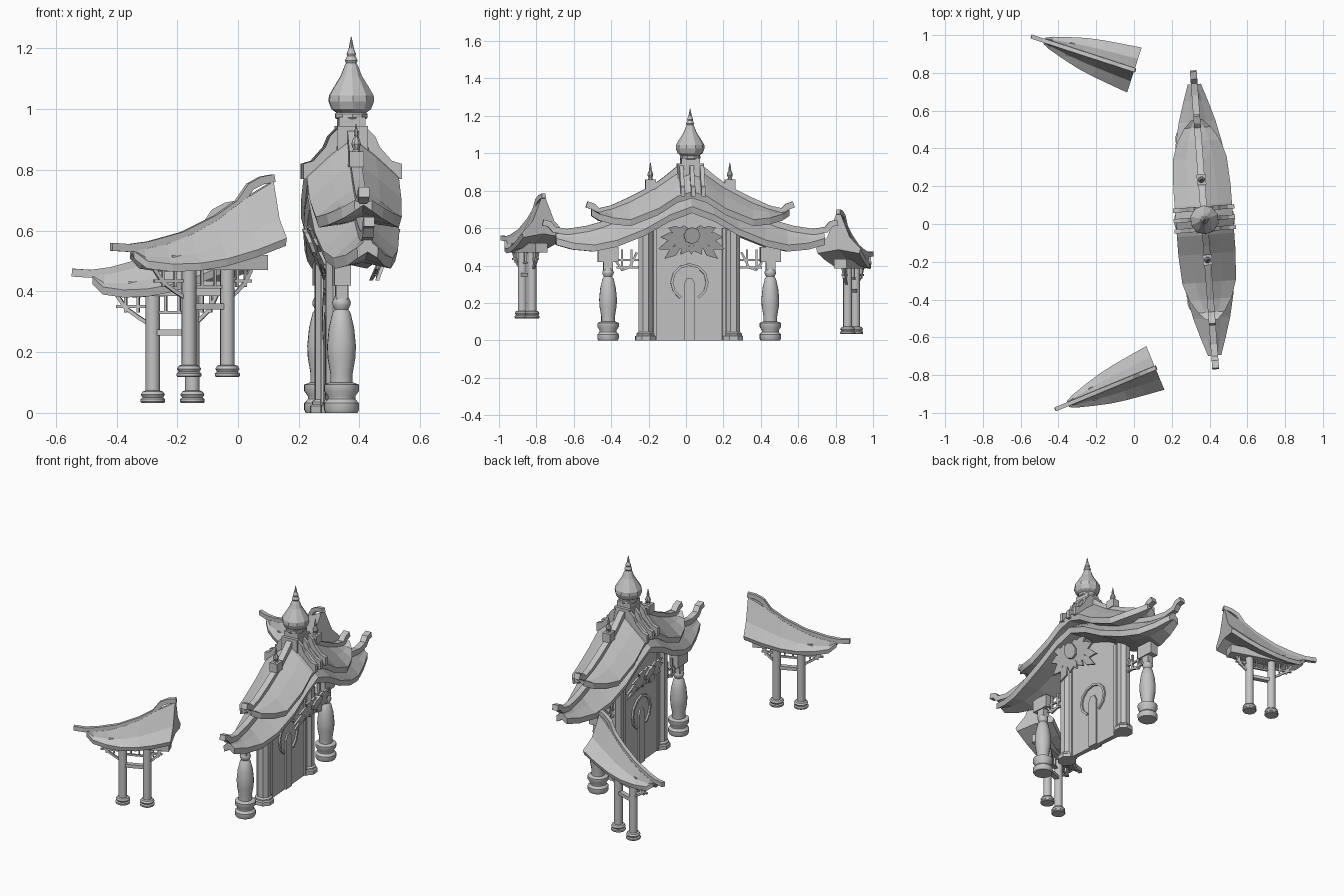
import bpy, bmesh, math
from mathutils import Matrix, Vector

cube = bpy.data.objects.get("Cube")
if cube:
    bpy.data.objects.remove(cube)

stone = bpy.data.materials.new("grey_stone")
stone.use_nodes = True
grey = (0.55, 0.55, 0.55, 1)
stone.diffuse_color = grey
stone.node_tree.nodes["Principled BSDF"].inputs["Base Color"].default_value = grey

place = Matrix()      # current building frame: local y runs along the ridge
rounded = []


def finish(name, bm, smooth=False):
    bmesh.ops.remove_doubles(bm, verts=bm.verts, dist=1e-5)
    bmesh.ops.recalc_face_normals(bm, faces=bm.faces)
    mesh = bpy.data.meshes.new(name)
    bm.to_mesh(mesh)
    bm.free()
    mesh.materials.append(stone)
    obj = bpy.data.objects.new(name, mesh)
    bpy.context.collection.objects.link(obj)
    obj.matrix_world = place
    if smooth:
        rounded.append(obj)
    return obj


def loft(name, rings, smooth=False):
    """Skin a row of equal point rings and cap both ends."""
    bm = bmesh.new()
    rows = [[bm.verts.new(p) for p in ring] for ring in rings]
    n = len(rows[0])
    for a, b in zip(rows, rows[1:]):
        for i in range(n):
            j = (i + 1) % n
            bm.faces.new((a[i], a[j], b[j], b[i]))
    bm.faces.new(rows[0])
    bm.faces.new(rows[-1])
    return finish(name, bm, smooth)


def box(name, x, y, z, hx, hy, hz):
    bm = bmesh.new()
    bmesh.ops.create_cube(bm, size=2, matrix=Matrix.Translation((x, y, z)) @ Matrix.Diagonal((hx, hy, hz, 1)))
    return finish(name, bm)


def lathe(name, x, y, profile, sides=16, smooth=True):
    turn = [math.tau * (i + 0.5) / sides for i in range(sides)]
    return loft(name, [[(x + r * math.cos(a), y + r * math.sin(a), z) for a in turn]
                       for r, z in profile], smooth)


def prism(name, outline, x0, x1, lean=0, pivot=0.6):
    """Extrude a (y, z) outline along x, optionally leaning with height."""
    return loft(name, [[(x + lean * (z - pivot), y, z) for y, z in outline] for x in (x0, x1)])


def beam(name, path, hw, hh, x=0):
    """Rectangular bar that follows a (y, z) path."""
    rings = []
    for i, (y, z) in enumerate(path):
        a, b = path[max(i - 1, 0)], path[min(i + 1, len(path) - 1)]
        d = Vector((b[0] - a[0], b[1] - a[1])).normalized() * hh
        rings.append([(x - hw, y - d.y, z + d.x), (x + hw, y - d.y, z + d.x),
                      (x + hw, y + d.y, z - d.x), (x - hw, y + d.y, z - d.x)])
    return loft(name, rings)


def mirrored(rows):
    return [(-r[0],) + tuple(r[1:]) for r in reversed(rows[1:])] + list(rows)


def roof(name, sections, k, lip):
    """Sections are (y, half width, eave height, ridge height)."""
    rings = []
    for y, w, e, r in sections:
        mid = e + lip + (r - e - lip) * k
        half = [(w * 0.93, e), (w, e + lip), (w * 0.5, mid), (0.012, r)]
        pts = half + [(-px, pz) for px, pz in reversed(half)] + [(0, e + 0.02)]
        rings.append([(px, y, pz) for px, pz in pts])
    return loft(name, rings)


# ---------------------------------------------------------------- main gate
place = Matrix.Translation((0.373, 0.022, 0)) @ Matrix.Rotation(math.radians(4.3), 4, 'Z')
WX = -0.065           # the wall line sits a little off the ridge line

roof("lower_roof", mirrored([(0, .145, .68, .80), (.12, .145, .635, .765), (.25, .14, .56, .70),
                             (.40, .124, .50, .635), (.52, .098, .475, .59), (.63, .065, .485, .575),
                             (.72, .035, .51, .57)]), 0.55, 0.035)
roof("upper_roof", mirrored([(0, .152, .76, .92), (.08, .152, .735, .89), (.18, .152, .67, .82),
                             (.33, .142, .61, .74), (.42, .113, .62, .705), (.49, .07, .64, .685),
                             (.53, .03, .665, .69)]), 0.58, 0.035)
beam("lower_ridge", mirrored([(0, .80), (.25, .70), (.40, .64), (.55, .597), (.66, .58),
                              (.73, .592), (.755, .622), (.79, .63)]), 0.018, 0.016)
beam("upper_ridge", mirrored([(0, .94), (.07, .91), (.13, .86), (.2, .81), (.32, .75), (.42, .705),
                              (.49, .69), (.52, .715), (.555, .727)]), 0.018, 0.017)

# thin wall with arched top, side pillars and doors
prism("gate_wall", [(-.24, 0), (.24, 0), (.24, .57), (.12, .65), (0, .69), (-.12, .65), (-.24, .57)],
      WX - 0.014, WX + 0.014)
for s in (-1, 1):
    lathe("wall_pillar", WX, s * .235, [(.057, 0), (.057, .022), (.05, .028), (.05, .036), (.04, .044),
                                        (.04, .59)], 8, False)
    box("wall_trim", WX, s * .185, .3, .022, .009, .3)
prism("door_panel", [(-.03, 0), (.03, 0), (.03, .3), (.015, .33), (-.015, .33), (-.03, .3)],
      WX - 0.024, WX + 0.024)
arch = [(math.cos(math.radians(a)) * .095, .31 + math.sin(math.radians(a)) * .095)
        for a in range(-60, 241, 30)]
beam("door_arch", arch, 0.024, 0.007, WX)

# leaf ornament below the eaves, on both faces
for face in (-1, 1):
    for side in (-1, 1):
        for ang, size in ((12, .13), (-8, .17), (-26, .2), (-44, .2), (-64, .13)):
            c, s = math.cos(math.radians(ang)), math.sin(math.radians(ang))
            leaf = [(.02, -.012), (.45, -.035), (.52, -.018), (.72, -.03), (1, 0),
                    (.7, .018), (.55, .012), (.4, .03), (.02, .012)]
            pts = [(u * size, v) for u, v in leaf]
            pts = [(side * (u * c - v * s), .575 + u * s + v * c) for u, v in pts]
            prism("ornament_leaf", pts, face * .135, face * .147, face * .4)
    prism("ornament_boss", [(.045 * math.cos(math.tau * i / 8), .56 + .045 * math.sin(math.tau * i / 8))
                            for i in range(8)], face * .13, face * .16, face * .4)
    prism("ornament_drop", [(0, .46), (.022, .49), (0, .52), (-.022, .49)], face * .135, face * .15, face * .4)

# baluster columns with capitals and lattice brackets
for s in (-1, 1):
    y = s * .435
    lathe("column_base", WX, y, [(.053, 0), (.058, .01), (.058, .032), (.046, .045), (.046, .055),
                                 (.058, .072), (.058, .093), (.04, .1)], 16)
    lathe("column_shaft", WX, y, [(.037, .09), (.037, .13), (.046, .18), (.048, .22), (.042, .28),
                                  (.03, .33), (.022, .34), (.03, .355), (.031, .365), (.022, .385)], 16)
    box("column_neck", WX, y, .405, .02, .025, .03)
    box("column_capital", WX, y, .46, .027, .055, .04)
    for z in (.39, .43):
        beam("bracket_rail", [(s * .27, z), (s * .39, z)], .006, .005, WX)
    for f in (.31, .36):
        box("bracket_post", WX, s * f, .435, .006, .005, .05)
    beam("bracket_brace", [(s * .28, .47), (s * .32, .39), (s * .36, .375), (s * .39, .42)], .006, .006, WX)

# stepped ribs straddling the ridge
rib = [(.04, .945), (.075, .91), (.09, .875), (.13, .83), (.163, .82), (.163, .77),
       (.14, .77), (.10, .8), (.06, .82)]
for y in (-.05, .005, .06):
    for s in (-1, 1):
        loft("ridge_rib", [[(s * px, y + d, pz) for px, pz in rib] for d in (-.011, .011)])
box("spire_block", 0, 0, .90, .05, .068, .045)
box("spire_neck", 0, 0, .935, .044, .05, .04)
lathe("spire_ring", 0, 0, [(.052, .968), (.055, .972), (.055, .985), (.05, .99)], 10, False)
lathe("spire_dome", 0, 0, [(.045, .985), (.067, 1.0), (.077, 1.025), (.076, 1.045), (.058, 1.075),
                           (.036, 1.11), (.024, 1.14), (.018, 1.152), (.022, 1.16), (.014, 1.175),
                           (.016, 1.182), (.009, 1.2), (.001, 1.24)], 10, False)
for s in (-1, 1):
    box("finial_block", 0, s * .213, .835, .024, .028, .026)
    lathe("finial", 0, s * .213, [(.018, .855), (.01, .868), (.017, .885), (.012, .9), (.006, .91),
                                  (.008, .917), (.001, .952)], 8, False)


# ------------------------------------------------------------- side pavilions
def pavilion(x, y, z, angle):
    """Half-roof shelter; local y runs from the tall end to the low tip."""
    global place
    place = Matrix.Translation((x, y, z)) @ Matrix.Rotation(math.radians(90 + angle), 4, 'Z')
    roof("pavilion_roof", [(0, .125, .55, .762), (.1, .113, .512, .705), (.2, .1, .483, .635),
                           (.29, .084, .468, .588), (.38, .06, .465, .555), (.46, .036, .475, .54),
                           (.5, .018, .508, .538)], 0.34, 0.025)
    beam("pavilion_ridge", [(-.005, .773), (.04, .765), (.08, .745), (.12, .69), (.2, .638),
                            (.32, .583), (.44, .552), (.51, .543), (.574, .547)], .011, .013)
    box("pavilion_beam", 0, .2, .495, .035, .17, .025)
    for c in (.16, .297):
        lathe("pavilion_column", 0, c, [(.024, .14), (.024, .475)], 14)
        lathe("pavilion_foot", 0, c, [(.038, .118), (.041, .122), (.041, .13), (.034, .135), (.04, .145),
                                      (.034, .155), (.026, .158)], 14)
    box("tie_beam", 0, .228, .35, .014, .07, .01)
    box("lattice_rail", 0, .228, .415, .006, .06, .005)
    for c in (.205, .252):
        box("lattice_post", 0, c, .44, .006, .004, .03)
    # outer brackets step down toward each column
    for c, s in ((.16, -.085), (.297, .125)):
        beam("outer_rail", [(c, .435), (c + s, .435)], .006, .005)
        beam("outer_brace", [(c, .37), (c + s * .4, .4), (c + s * .75, .43), (c + s, .475)], .006, .006)
        for i in (.4, .75):
            box("outer_post", 0, c + s * i, .445, .006, .004, .03)


pavilion(.113, -.762, 0, 22.5)
pavilion(.002, .815, -.085, -18)

# round parts get smooth shading with sharp edges kept
bpy.context.view_layer.update()
bpy.ops.object.select_all(action='DESELECT')
for o in rounded:
    o.select_set(True)
bpy.context.view_layer.objects.active = rounded[0]
bpy.ops.object.shade_smooth_by_angle(angle=math.radians(35))
